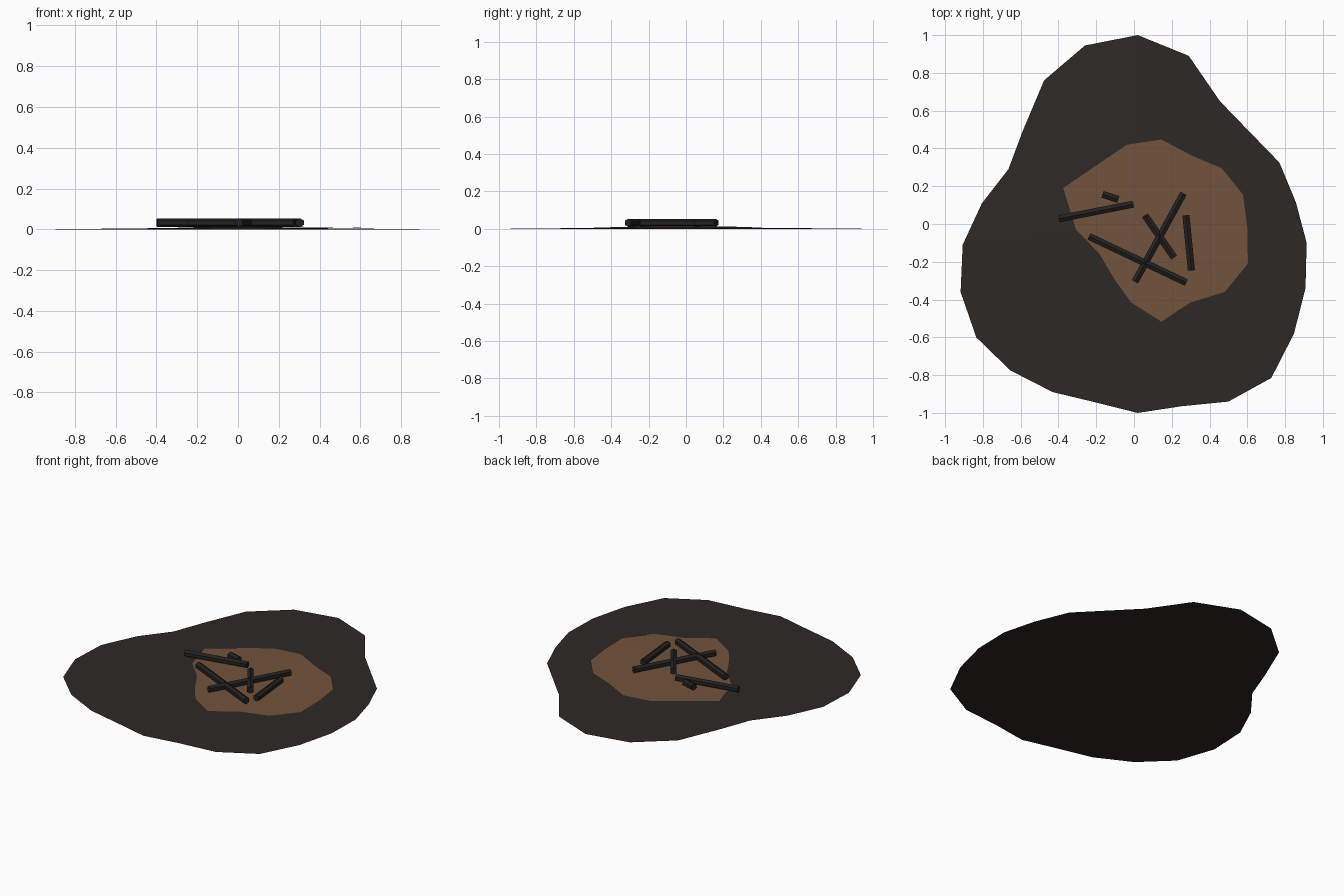
import bpy, math
from mathutils import Vector

if "Cube" in bpy.data.objects:
    bpy.data.objects.remove(bpy.data.objects["Cube"])


def material(name, rgb):
    m = bpy.data.materials.new(name)
    m.diffuse_color = (*rgb, 1)
    m.use_nodes = True
    m.node_tree.nodes["Principled BSDF"].inputs["Base Color"].default_value = m.diffuse_color
    return m


def add(name, verts, faces, mat):
    me = bpy.data.meshes.new(name)
    me.from_pydata(verts, [], faces)
    me.materials.append(mat)
    ob = bpy.data.objects.new(name, me)
    bpy.context.collection.objects.link(ob)
    return ob


def fan_patch(name, outline, centre, rim_z, mat):
    # shallow cone from a clockwise outline
    n = len(outline)
    verts = [(x, y, rim_z(x, y)) for x, y in outline] + [centre]
    add(name, verts, [((i + 1) % n, i, n) for i in range(n)], mat)


def stick(name, a, b, mat, r=0.0215, z=0.0325, sides=6):
    # hexagonal stick lying flat between two points
    a, b = Vector((*a, z)), Vector((*b, z))
    side = (b - a).normalized().cross(Vector((0, 0, 1)))
    ring = [side * r * math.sin(math.tau * k / sides)
            + Vector((0, 0, r * math.cos(math.tau * k / sides))) for k in range(sides)]
    verts = [a + p for p in ring] + [b + p for p in ring]
    faces = [(k, (k + 1) % sides, sides + (k + 1) % sides, sides + k) for k in range(sides)]
    faces += [tuple(reversed(range(sides))), tuple(range(sides, 2 * sides))]
    add(name, verts, faces, mat)


ash = material("ash", (0.026, 0.022, 0.019))
earth = material("earth", (0.17, 0.085, 0.045))
char = material("char", (0.017, 0.016, 0.015))

# scorched ground
ash_outline = [
    (0.02, 1.0), (0.29, 0.89), (0.455, 0.65), (0.77, 0.325), (0.857, 0.115),
    (0.914, -0.10), (0.908, -0.34), (0.847, -0.58), (0.727, -0.815), (0.50, -0.94),
    (0.25, -0.965), (0.02, -1.0), (-0.20, -0.945), (-0.43, -0.89), (-0.655, -0.775),
    (-0.835, -0.60), (-0.918, -0.36), (-0.907, -0.11), (-0.805, 0.11), (-0.665, 0.29),
    (-0.59, 0.49), (-0.476, 0.76), (-0.26, 0.945)]
fan_patch("scorched_ground", ash_outline, (0, 0, 0.010), lambda x, y: 0.0, ash)

# bare earth, kept just above the scorched cone
earth_outline = [
    (0.145, 0.447), (0.31, 0.36), (0.465, 0.295), (0.577, 0.156), (0.60, -0.02),
    (0.603, -0.21), (0.48, -0.36), (0.30, -0.415), (0.145, -0.517), (-0.016, -0.415),
    (-0.105, -0.29), (-0.185, -0.155), (-0.307, -0.03), (-0.375, 0.19),
    (-0.185, 0.32), (-0.037, 0.42)]
fan_patch("bare_earth", earth_outline, (0.145, -0.02, 0.0155),
          lambda x, y: 0.012 - 0.007 * math.hypot(x, y), earth)

# charred sticks
sticks = [
    ((-0.397, 0.028), (-0.004, 0.105)), ((-0.166, 0.157), (-0.083, 0.130)),
    ((-0.238, -0.066), (0.277, -0.310)), ((0.005, -0.306), (0.262, 0.162)),
    ((0.058, 0.046), (0.212, -0.177)), ((0.275, 0.046), (0.304, -0.246))]
for i, (a, b) in enumerate(sticks):
    stick(f"charred_stick_{i + 1}", a, b, char)
